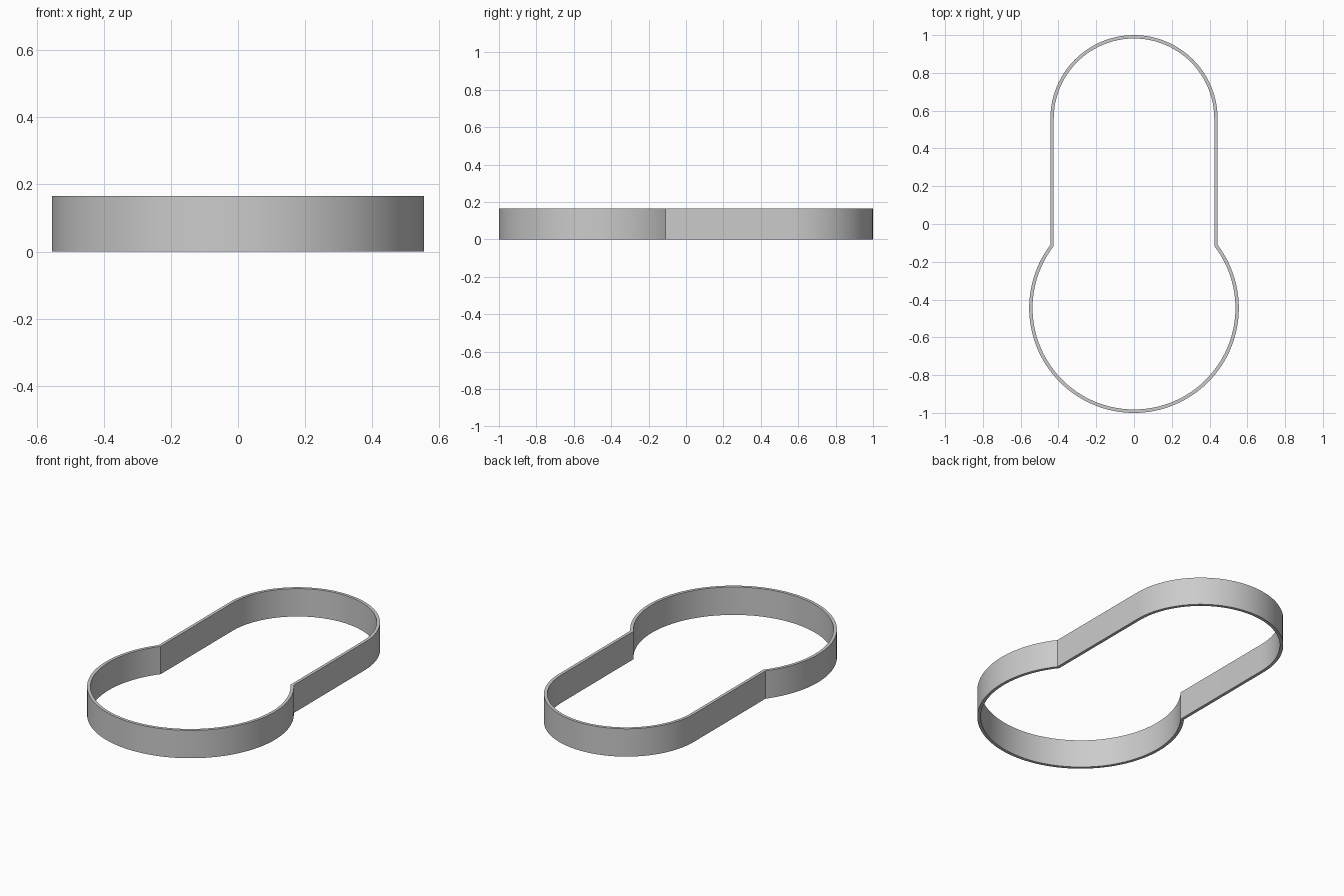
import bpy, bmesh
from math import sin, cos, acos, pi, radians

cube = bpy.data.objects.get("Cube")
if cube:
    bpy.data.objects.remove(cube, do_unlink=True)

BIG_R, SMALL_R = 0.555, 0.443
BIG_Y, SMALL_Y = -0.445, 0.557
WALL, HEIGHT = 0.018, 0.165
BIG_STEPS, SMALL_STEPS = 88, 48


def arc(radius, centre_y, start, end, steps):
    """Points on an arc, steps + 1 of them."""
    angles = [start + (end - start) * i / steps for i in range(steps + 1)]
    return [(radius * cos(a), centre_y + radius * sin(a)) for a in angles]


def outline(inset):
    """Keyhole outline: round head, straight sides, large round foot."""
    big, small = BIG_R - inset, SMALL_R - inset
    neck = acos(small / big)  # angle where the straight side meets the foot
    return (arc(small, SMALL_Y, 0, pi, SMALL_STEPS)
            + arc(big, BIG_Y, pi - neck, 2 * pi + neck, BIG_STEPS))


# Grey material
grey = bpy.data.materials.new("grey")
grey.use_nodes = True
colour = (0.6, 0.6, 0.6, 1)
grey.diffuse_color = colour
grey.node_tree.nodes["Principled BSDF"].inputs["Base Color"].default_value = colour

# Thin upright band following the outline
bm = bmesh.new()
loops = [[bm.verts.new((x, y, z)) for x, y in outline(inset)]
         for inset, z in ((0, 0), (0, HEIGHT), (WALL, HEIGHT), (WALL, 0))]
count = len(loops[0])
for k in range(4):
    a, b = loops[k], loops[(k + 1) % 4]
    for i in range(count):
        j = (i + 1) % count
        bm.faces.new((a[i], a[j], b[j], b[i]))
bmesh.ops.recalc_face_normals(bm, faces=bm.faces)
mesh = bpy.data.meshes.new("cutter_band")
bm.to_mesh(mesh)
bm.free()
mesh.materials.append(grey)
band = bpy.data.objects.new("cutter_band", mesh)
bpy.context.collection.objects.link(band)

# Smooth curves, crisp rims and neck corners
bpy.ops.object.select_all(action="DESELECT")
band.select_set(True)
bpy.context.view_layer.objects.active = band
bpy.ops.object.shade_smooth_by_angle(angle=radians(25))
